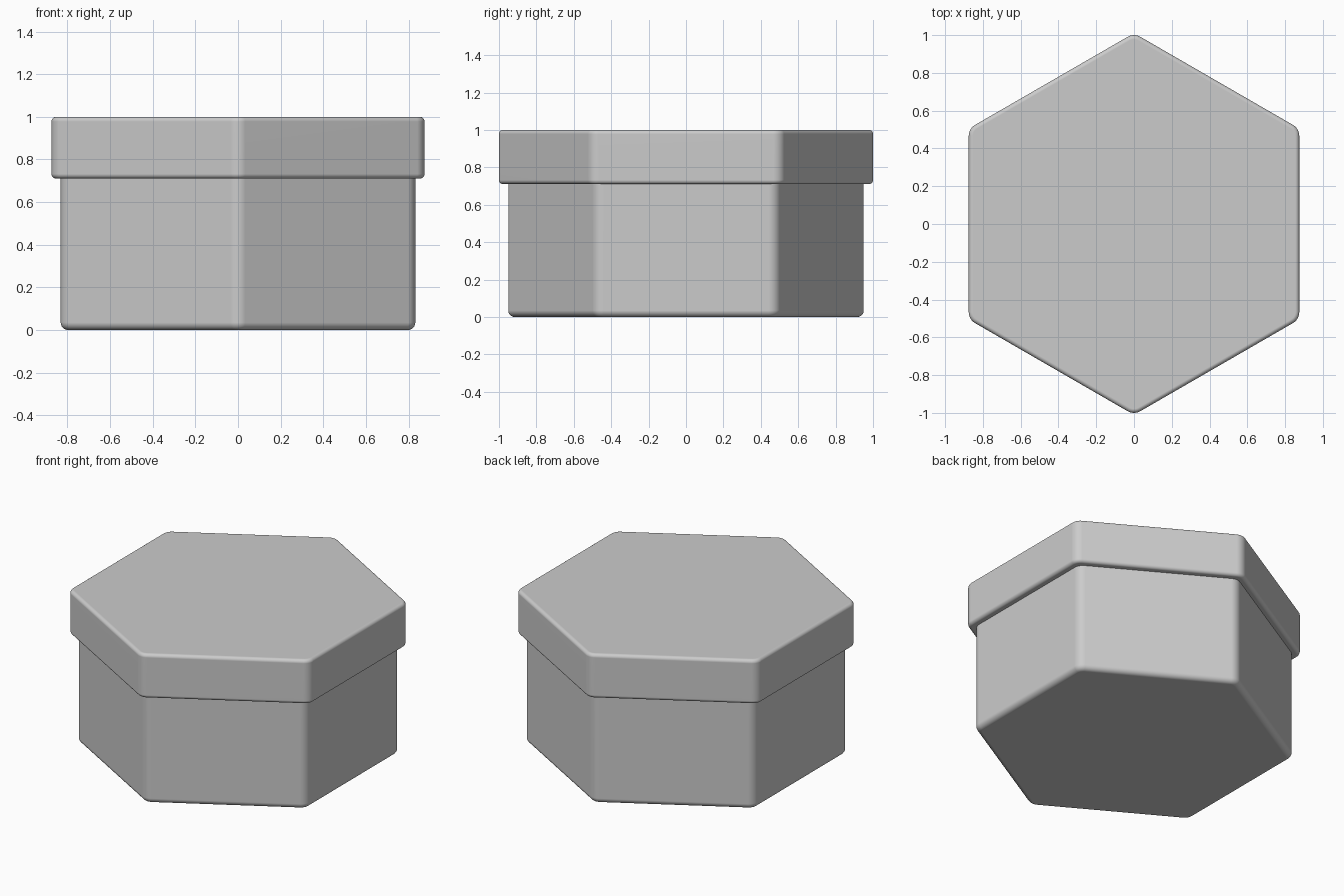
import bpy, bmesh
from math import cos, sin, pi, radians

if "Cube" in bpy.data.objects:
    bpy.data.objects.remove(bpy.data.objects["Cube"])

SEG = 6  # segments per rounded edge


def hex_ring(apothem, r, z):
    """Rounded hexagon outline with corners on the y axis."""
    pts = []
    centre = (apothem - r) / cos(pi / 6)
    for k in range(6):
        a = radians(30 + 60 * k)
        for i in range(SEG + 1):
            t = a - pi / 6 + (pi / 3) * i / SEG
            pts.append((centre * cos(a) + r * cos(t), centre * sin(a) + r * sin(t), z))
    return pts


def hex_prism(name, apothem, corner, z0, z1, fillet_bottom, fillet_top):
    """Closed hexagonal prism with rounded vertical edges and rounded rims."""
    profile = []
    for i in range(SEG + 1):
        t = pi / 2 * i / SEG
        profile.append((fillet_bottom * (1 - sin(t)), z0 + fillet_bottom * (1 - cos(t))))
    for i in range(SEG + 1):
        t = pi / 2 * i / SEG
        profile.append((fillet_top * (1 - cos(t)), z1 - fillet_top * (1 - sin(t))))

    bm = bmesh.new()
    rings = [[bm.verts.new(p) for p in hex_ring(apothem - d, corner - d, z)]
             for d, z in profile]
    n = len(rings[0])
    for lo, hi in zip(rings, rings[1:]):
        for i in range(n):
            j = (i + 1) % n
            bm.faces.new((lo[i], lo[j], hi[j], hi[i]))
    bm.faces.new(rings[0][::-1])
    bm.faces.new(rings[-1])
    mesh = bpy.data.meshes.new(name)
    bm.to_mesh(mesh)
    bm.free()

    ob = bpy.data.objects.new(name, mesh)
    bpy.context.collection.objects.link(ob)
    bpy.ops.object.select_all(action='DESELECT')
    ob.select_set(True)
    bpy.context.view_layer.objects.active = ob
    bpy.ops.object.shade_smooth_by_angle(angle=radians(40))
    # Keep the large faces flat in shading
    wn = ob.modifiers.new("weighted_normals", 'WEIGHTED_NORMAL')
    wn.keep_sharp = True
    return ob


# Box body, its top hidden inside the lid
hex_prism("box_body", 0.832, 0.067, 0.0, 0.95, 0.035, 0.02)

# Overhanging lid
hex_prism("box_lid", 0.875, 0.067, 0.71, 1.0, 0.022, 0.022)
